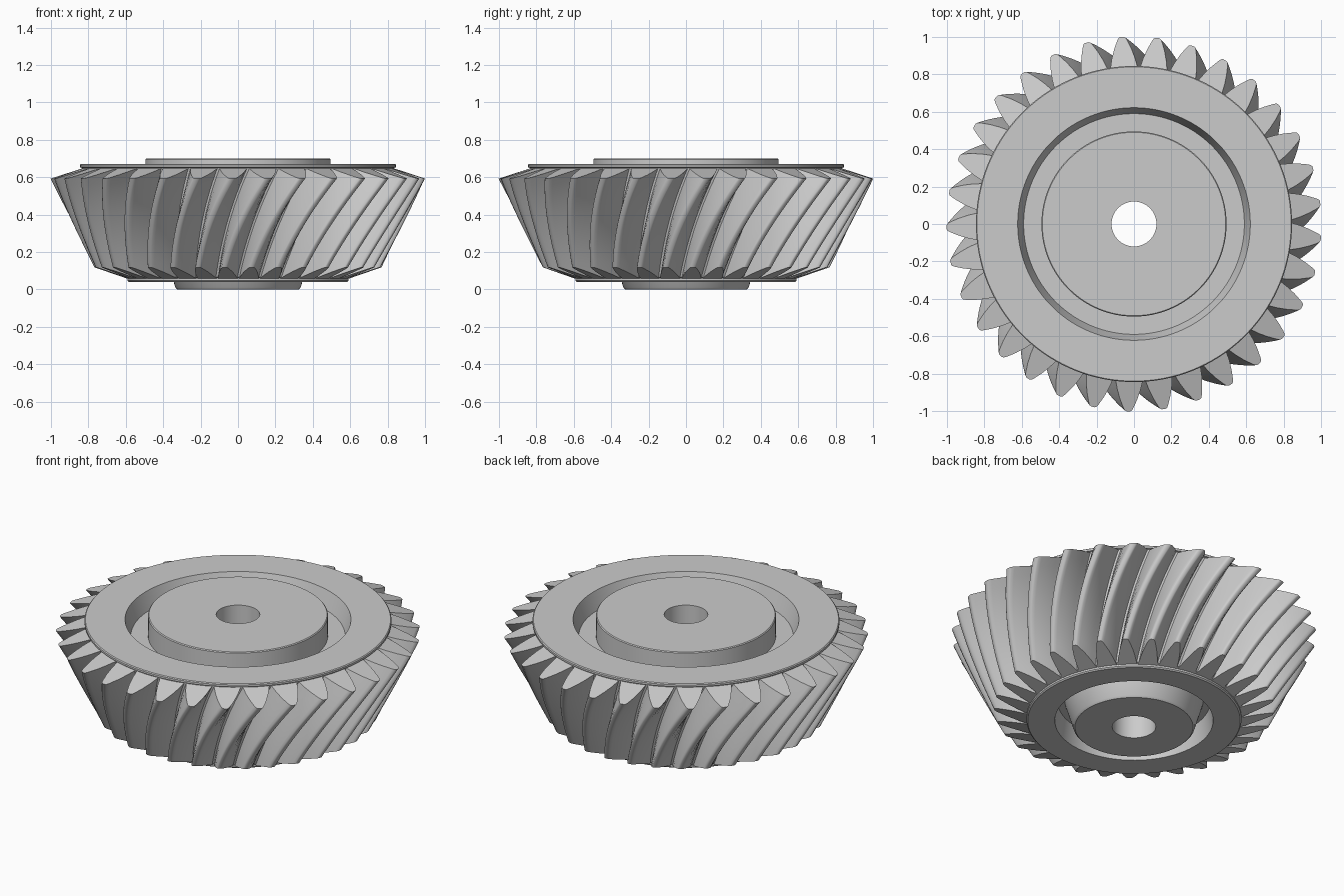
import bpy, bmesh
from math import radians, cos, sin, pi

if "Cube" in bpy.data.objects:
    bpy.data.objects.remove(bpy.data.objects["Cube"])

TEETH = 33
TWIST = 14.5          # degrees the teeth sweep from bottom to top
PHASE = 93.7          # angle of one tooth tip at the top end


def finish(bm, name, angle=30):
    bmesh.ops.recalc_face_normals(bm, faces=bm.faces)
    mesh = bpy.data.meshes.new(name)
    bm.to_mesh(mesh)
    bm.free()
    ob = bpy.data.objects.new(name, mesh)
    bpy.context.collection.objects.link(ob)
    bpy.ops.object.select_all(action='DESELECT')
    ob.select_set(True)
    bpy.context.view_layer.objects.active = ob
    bpy.ops.object.shade_smooth_by_angle(angle=radians(angle))
    return ob


def lathe(name, profile, n=132):
    # closed (r, z) loop spun about the z axis
    bm = bmesh.new()
    rings = [[bm.verts.new((r * cos(2 * pi * i / n), r * sin(2 * pi * i / n), z))
              for r, z in profile] for i in range(n)]
    m = len(profile)
    for i in range(n):
        a, b = rings[i], rings[(i + 1) % n]
        for j in range(m):
            k = (j + 1) % m
            bm.faces.new((a[j], b[j], b[k], a[k]))
    return finish(bm, name)


# Gear body: hub, webs, rims and root cone
lathe("gear_body", [
    (0.12, 0.0), (0.325, 0.0), (0.335, 0.01), (0.38, 0.16),       # lower hub
    (0.42, 0.16), (0.436, 0.04),                                  # lower groove
    (0.585, 0.04), (0.592, 0.047), (0.592, 0.06), (0.605, 0.065),  # lower rim
    (0.835, 0.64), (0.835, 0.65), (0.845, 0.653),                 # root cone
    (0.845, 0.665), (0.84, 0.67),                                 # upper rim
    (0.622, 0.67), (0.59, 0.57), (0.495, 0.57),                   # upper groove
    (0.495, 0.695), (0.49, 0.70), (0.12, 0.70)])                  # upper hub and bore


# Teeth: tapered section (height fraction, half angle) swept along the cone
HALF = [(-0.08, 5.3), (0.06, 4.75), (0.3, 4.0), (0.6, 2.85), (0.88, 1.6), (0.97, 1.1), (1.0, 0.6)]
SECTION = [(h, -a) for h, a in HALF] + [(h, a) for h, a in reversed(HALF)]
STEPS = 12


def mix(a, b, t):
    return a + (b - a) * t


bm = bmesh.new()
for k in range(TEETH):
    sections = []
    for s in range(STEPS + 1):
        t = s / STEPS
        root = (mix(0.60, 0.84, t), mix(0.06, 0.645, t))
        tip = (mix(0.768, 1.002, t), mix(0.118, 0.592, t))
        turn = PHASE + 360 * k / TEETH - TWIST * (1 - 0.8 * t - 0.2 * t * t)
        ring = []
        for h, a in SECTION:
            r, z = mix(root[0], tip[0], h), mix(root[1], tip[1], h)
            ang = radians(turn + a)
            ring.append(bm.verts.new((r * cos(ang), r * sin(ang), z)))
        sections.append(ring)
    for a, b in zip(sections, sections[1:]):
        for j in range(len(a)):
            i = (j + 1) % len(a)
            bm.faces.new((a[j], a[i], b[i], b[j]))
    bm.faces.new(sections[0])
    bm.faces.new(sections[-1])
finish(bm, "spiral_teeth", 40)
